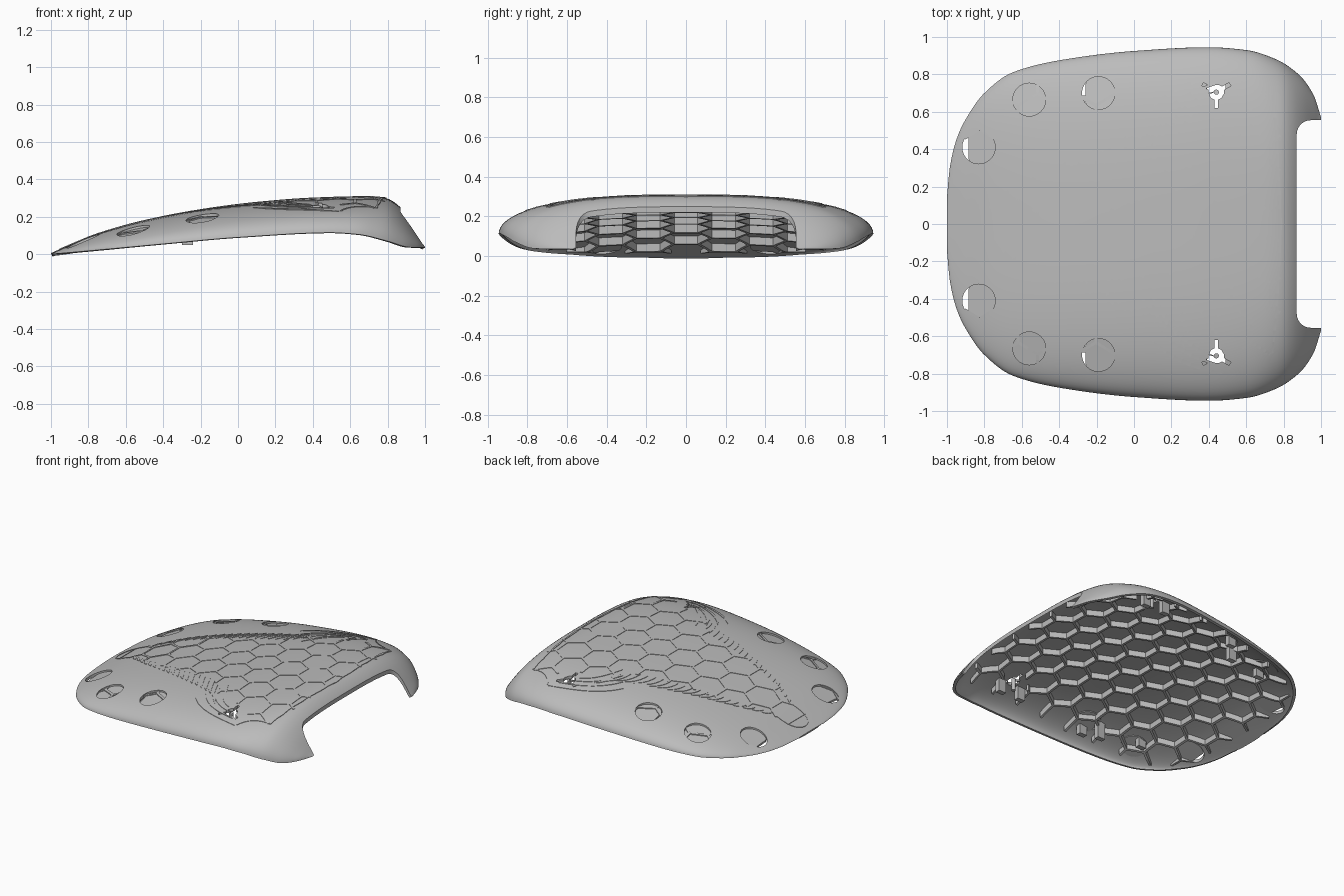
import bpy, bmesh, math
from mathutils import Vector

if "Cube" in bpy.data.objects:
    bpy.data.objects.remove(bpy.data.objects["Cube"])

grey = bpy.data.materials.new("shell grey")
grey.use_nodes = True
grey.diffuse_color = (0.5, 0.5, 0.5, 1)
grey.node_tree.nodes["Principled BSDF"].inputs["Base Color"].default_value = (0.5, 0.5, 0.5, 1)

# Profiles along x: crown height, rim height, half width, honeycomb half width
CROWN = [(-1, .006), (-.9, .05), (-.75, .11), (-.5, .18), (-.2, .238), (.1, .277), (.4, .3),
         (.7, .308), (.79, .3), (.84, .275), (.9, .215), (1, .055)]
RIM = [(-1, 0), (-.8, .018), (-.4, .055), (0, .09), (.5, .115), (.65, .105), (.8, .07), (.92, .037), (1, .035)]
WIDTH = [(-1, .14), (-.985, .3), (-.95, .45), (-.9, .56), (-.8, .7), (-.65, .81), (-.4, .875), (0, .925),
         (.4, .945), (.6, .93), (.75, .885), (.88, .8), (.96, .69), (1, .57)]
PATCH = [(-.95, .07), (-.8, .1), (-.6, .2), (-.2, .33), (.1, .42), (.25, .57), (.42, .75), (.6, .74), (.78, .66)]


def sample(table, x):
    """Smooth curve through the table points."""
    x = min(max(x, table[0][0]), table[-1][0])
    slope = [(b[1] - a[1]) / (b[0] - a[0]) for a, b in zip(table, table[1:])]
    i = 0
    while i < len(slope) - 1 and x > table[i + 1][0]:
        i += 1

    def tangent(k):
        if k == 0 or k == len(slope):
            return slope[min(k, len(slope) - 1)]
        a, b = slope[k - 1], slope[k]
        return 2 * a * b / (a + b) if a * b > 0 else 0
    (x0, y0), (x1, y1) = table[i], table[i + 1]
    h = x1 - x0
    t = (x - x0) / h
    return (y0 * (1 + 2 * t) * (1 - t) ** 2 + y1 * t * t * (3 - 2 * t)
            + h * (tangent(i) * t * (1 - t) ** 2 + tangent(i + 1) * t * t * (t - 1)))


def surf(x, y):
    u = min(abs(y) / sample(WIDTH, x), 1)
    rim = sample(RIM, x)
    return rim + (sample(CROWN, x) - rim) * math.sqrt(1 - u ** 3)


def make(name, bm, smooth=False):
    bmesh.ops.recalc_face_normals(bm, faces=bm.faces)
    mesh = bpy.data.meshes.new(name)
    bm.to_mesh(mesh)
    bm.free()
    mesh.materials.append(grey)
    obj = bpy.data.objects.new(name, mesh)
    bpy.context.collection.objects.link(obj)
    if smooth:
        for p in mesh.polygons:
            p.use_smooth = True
    return obj


def prism(bm, outline, top, bottom):
    """Closed prism; top and bottom are height functions."""
    a = [bm.verts.new((x, y, top(x, y))) for x, y in outline]
    b = [bm.verts.new((x, y, bottom(x, y))) for x, y in outline]
    bm.faces.new(a)
    bm.faces.new(b[::-1])
    for i in range(len(a)):
        j = (i + 1) % len(a)
        bm.faces.new((a[j], a[i], b[i], b[j]))


def strip(bm, path, width, top, bottom):
    """Bar following a path in plan, draped on the shell; width is a function of 0..1."""
    rings = []
    for i, p in enumerate(path):
        d = (path[min(i + 1, len(path) - 1)] - path[max(i - 1, 0)]).normalized()
        n = Vector((-d.y, d.x)) * width(i / (len(path) - 1)) / 2
        ring = []
        for q, depth in ((p + n, top), (p - n, top), (p - n, bottom), (p + n, bottom)):
            z = surf(*q)
            ring.append(bm.verts.new((q.x, q.y, z - depth if depth < .03
                                      else min(z - .01, max(z - depth, sample(RIM, q.x) + .004)))))
        rings.append(ring)
    for r, s in zip(rings, rings[1:]):
        for k in range(4):
            m = (k + 1) % 4
            bm.faces.new((r[k], r[m], s[m], s[k]))
    bm.faces.new(rings[0])
    bm.faces.new(rings[-1][::-1])


def circle(cx, cy, r, n=32):
    return [(cx + r * math.cos(2 * math.pi * i / n), cy + r * math.sin(2 * math.pi * i / n)) for i in range(n)]


def star(cx, cy, flip):
    """Three-armed slot around a round hole."""
    pts = []
    for k in range(3):
        a = math.radians(90 * flip + 120 * k)
        for r, off in ((.042, -.7), (.042, -.25), (.085, -.12), (.085, .12), (.042, .25), (.042, .7)):
            pts.append((cx + r * math.cos(a + off), cy + r * math.sin(a + off)))
    return pts


# Shell: cross sections lofted along x
NX, NY = 90, 48
bm = bmesh.new()
rows = []
for i in range(NX + 1):
    x = -math.cos(math.pi * i / NX)
    w = sample(WIDTH, x)
    ys = [w * math.sin(math.pi * (j / NY - .5)) for j in range(NY + 1)]
    rows.append([bm.verts.new((x, y, surf(x, y))) for y in ys])
for r, s in zip(rows, rows[1:]):
    for j in range(NY):
        bm.faces.new((r[j], s[j], s[j + 1], r[j + 1]))
shell = make("shell", bm, True)
bpy.context.view_layer.objects.active = shell
shell.select_set(True)
solid = shell.modifiers.new("thickness", "SOLIDIFY")
solid.thickness, solid.offset = .02, -1

# Cutter: rear opening, round windows and star slots
WINDOWS = [(-.83, .41, .055), (-.56, .665, .1), (-.19, .7, .07)]
bm = bmesh.new()
high, low = (lambda x, y: .6), (lambda x, y: -.3)
notch = [(1.3, -.56), (1.3, .56)]
for cy, start in ((.48, 90), (-.48, 180)):
    notch += [(.945 + .075 * math.cos(a), cy + math.copysign(.075, cy) * abs(math.sin(a)))
              for a in (math.radians(start + 15 * k) for k in range(7))]
prism(bm, notch, high, low)
for side in (1, -1):
    for cx, cy, _ in WINDOWS:
        prism(bm, circle(cx, cy * side, .088), high, low)
    prism(bm, star(.44, .705 * side, -side), high, low)
cutter = make("opening_cutter", bm)
cutter.hide_render = True
cutter.hide_set(True)
cutter.display_type = "WIRE"
cut = shell.modifiers.new("openings", "BOOLEAN")
cut.object, cut.operation, cut.solver = cutter, "DIFFERENCE", "EXACT"
bpy.ops.object.modifier_apply(modifier=solid.name)
bpy.ops.object.modifier_apply(modifier=cut.name)
bpy.ops.object.shade_smooth_by_angle(angle=math.radians(35))

# Window floors, bosses and star pins
floors, bosses = bmesh.new(), bmesh.new()
for side in (1, -1):
    for cx, cy, gap in WINDOWS:
        disc = [(max(x, cx - gap), y) for x, y in circle(cx, cy * side, .088)]
        disc = [p for i, p in enumerate(disc) if p != disc[i - 1]]
        prism(floors, disc, lambda x, y: surf(x, y) - .012, lambda x, y: surf(x, y) - .026)
    prism(bosses, circle(.44, .705 * side, .014, 12), lambda x, y: surf(x, y) - .004, lambda x, y: .17)
    for cx, cy, bottom in ((-.27, .67, .05), (-.19, .76, .09), (.36, .74, .14), (.52, .74, .14), (-.56, .6, .06)):
        box = [(cx + a * .03, side * cy + b * .018) for a, b in ((-1, -1), (1, -1), (1, 1), (-1, 1))]
        prism(bosses, box, lambda x, y: surf(x, y) - .014, lambda x, y: bottom)
make("window_floors", floors)
make("bosses", bosses)

# Honeycomb ribs: deep below the shell, just breaking the surface in the centre
PX, PY = .2075, .19
bm = bmesh.new()
for row in range(-4, 5):
    for col in range(-5, 6):
        c = Vector((-.204 + PX * (col + .5 * (row % 2)), PY * row))
        side = [c + Vector(p) for p in ((PX / 2, -PY / 3), (PX / 2, PY / 3), (0, PY * 2 / 3), (-PX / 2, PY / 3))]
        for a, b in zip(side, side[1:]):
            for k in range(4):
                p, q = a.lerp(b, k / 4), a.lerp(b, (k + 1) / 4)
                m = (p + q) / 2
                if not -.9 < m.x < .82 or abs(m.y) > sample(WIDTH, m.x) * .9:
                    continue
                if (m - Vector((.44, math.copysign(.705, m.y)))).length < .1:
                    continue
                centre = m.x < .78 and abs(m.y) < sample(PATCH, m.x)
                strip(bm, [p, q], lambda t: .016, -.003 if centre else .007, .06)
make("honeycomb_ribs", bm)

# Feathered border of the honeycomb: slivers, sweeping arcs, front loop and rear edge
bm = bmesh.new()
taper = lambda t: .002 + .02 * math.sin(math.pi * t)
for side in (1, -1):
    def curve(points, n=10):
        """Quadratic curve through a control point, mirrored by side."""
        a, b, c = (Vector((x, y * side)) for x, y in points)
        return [a.lerp(b, i / n).lerp(b.lerp(c, i / n), i / n) for i in range(n + 1)]
    for k in range(20):
        x = -.76 + .05 * k
        y = sample(PATCH, x) - .02
        long = .06 + .006 * k
        strip(bm, curve([(x, y), (x + .02, y + long * .6), (x + .03 + long * .3, y + long)], 5), taper, -.003, .01)
    for k in range(4):
        strip(bm, curve([(.08 + .045 * k, .6 - .06 * k), (.2 + .03 * k, .76 - .05 * k), (.54 - .05 * k, .81 - .05 * k)]),
              taper, -.003, .01)
    strip(bm, curve([(.55, .8), (.6, .7), (.74, .69)]), lambda t: .008, -.003, .01)
    strip(bm, curve([(.74, .69), (.77, .4), (.785, 0)]), lambda t: .012 + .006 * math.sin(40 * t), -.004, .01)
    strip(bm, curve([(-.955, 0), (-.95, .11), (-.8, .1)]), lambda t: .006, -.003, .01)
strip(bm, [Vector((-.885, -.1 + .02 * i)) for i in range(11)], lambda t: .006, -.003, .01)
make("feathered_border", bm)
